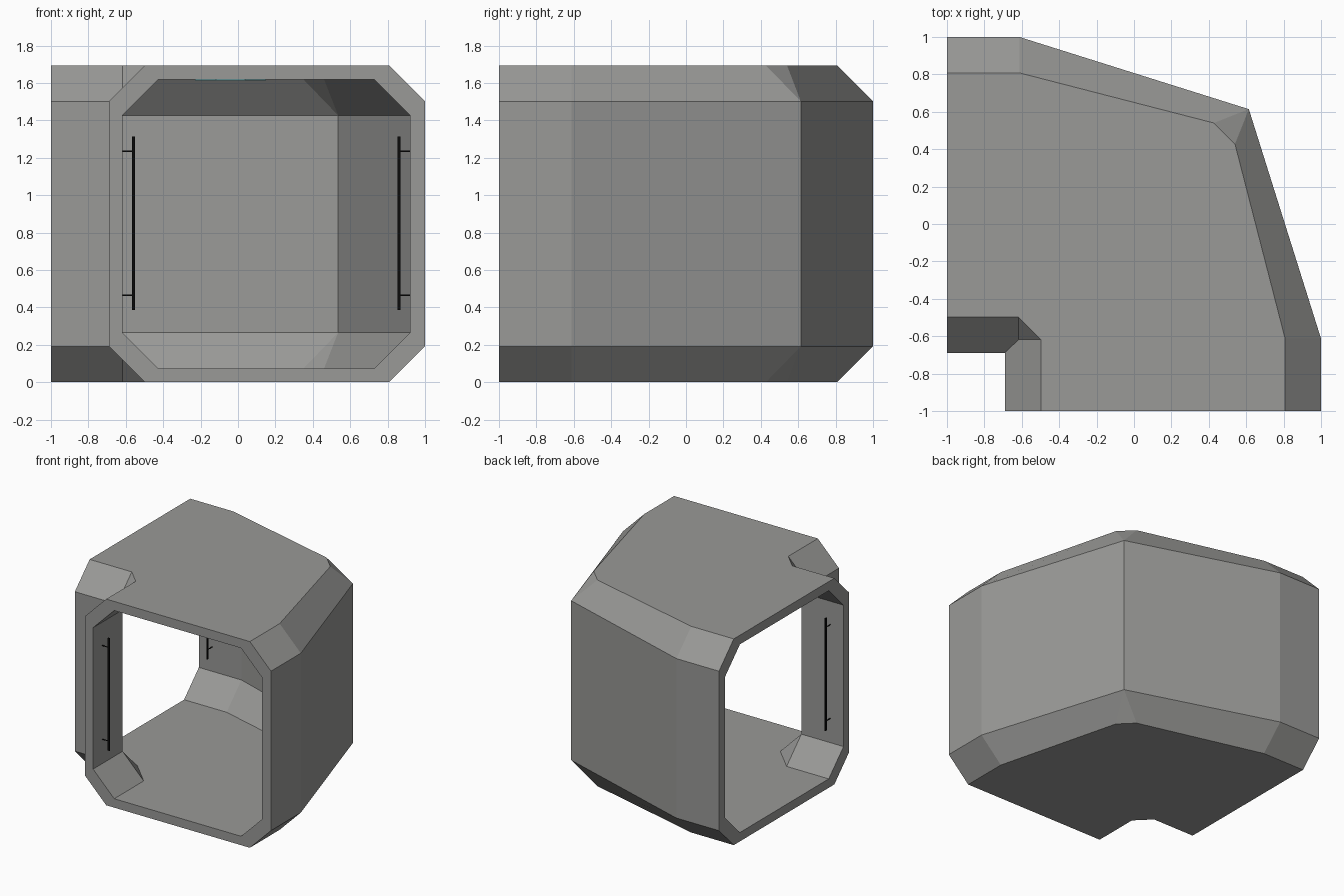
import bpy, bmesh, math

if "Cube" in bpy.data.objects:
    bpy.data.objects.remove(bpy.data.objects["Cube"])

S = -0.617         # x/y where the inner corner chamfers end
BEND = -0.613      # where the outer wall starts to angle


def material(name, rgb):
    m = bpy.data.materials.new(name)
    m.diffuse_color = (*rgb, 1)
    m.use_nodes = True
    m.node_tree.nodes["Principled BSDF"].inputs["Base Color"].default_value = m.diffuse_color
    return m


grey = material("dark_grey", (0.32, 0.32, 0.31))
black = material("black_metal", (0.003, 0.003, 0.003))
cyan = material("cyan_light", (0.3, 0.85, 0.9))


def skin_half(wi, o, c, z0, z1, k, ka, kb):
    """Faces of half a corridor skin, from the left opening to the diagonal."""
    faces = []
    lo, hi = z0 + c, z1 - c
    m, mo = (S + wi + c) / 2, (ka + kb) / 2
    for zw, zr, sg in ((lo, z0, -1), (hi, z1, 1)):
        zv = zw + sg * (S - wi)
        # roof or floor
        faces.append([(-1, wi + c, zr), (S, wi + c, zr), (m, m, zr), (mo, mo, zr),
                      (ka, kb, zr), (BEND, o - c, zr), (-1, o - c, zr)])
        # outer chamfers
        faces.append([(-1, o, zw), (BEND, o, zw), (BEND, o - c, zr), (-1, o - c, zr)])
        faces.append([(BEND, o, zw), (k, k, zw), (ka, kb, zr), (BEND, o - c, zr)])
        faces.append([(k, k, zw), (mo, mo, zr), (ka, kb, zr)])
        # inner chamfer and corner triangle
        faces.append([(-1, wi, zw), (wi, wi, zw), (S, S, zv), (S, wi + c, zr), (-1, wi + c, zr)])
        faces.append([(S, S, zv), (m, m, zr), (S, wi + c, zr)])
    # upright walls
    for a, b in (((-1, o), (BEND, o)), ((BEND, o), (k, k)), ((-1, wi), (wi, wi))):
        faces.append([(*a, lo), (*b, lo), (*b, hi), (*a, hi)])
    ring = [(-1, wi, lo), (-1, wi + c, z0), (-1, o - c, z0), (-1, o, lo),
            (-1, o, hi), (-1, o - c, z1), (-1, wi + c, z1), (-1, wi, hi)]
    return faces, ring


# corridor shell: outer skin, inner skin and the frames joining them
outer, ring_o = skin_half(-0.69, 1.0, 0.192, 0.0, 1.694, 0.614, 0.427, 0.54)
inner, ring_i = skin_half(S, 0.92, 0.192, 0.073, 1.619, 0.535, 0.35, 0.46)
faces = outer + inner
for i in range(8):
    j = (i + 1) % 8
    faces.append([ring_o[i], ring_o[j], ring_i[j], ring_i[i]])
faces += [[(y, x, z) for x, y, z in f] for f in faces]   # mirror over x = y

bm = bmesh.new()
verts = {}
for f in faces:
    vs = []
    for p in f:
        key = tuple(round(v, 4) for v in p)
        if key not in verts:
            verts[key] = bm.verts.new(key)
        if verts[key] not in vs:
            vs.append(verts[key])
    bm.faces.new(vs)
seam = [e for e in bm.edges if e.calc_length() > 0.5
        and all(abs(v.co.x - v.co.y) < 1e-4 for v in e.verts)
        and abs(e.verts[0].co.z - e.verts[1].co.z) < 1e-4]
bmesh.ops.dissolve_edges(bm, edges=seam, use_verts=True)
bmesh.ops.recalc_face_normals(bm, faces=bm.faces)
me = bpy.data.meshes.new("corridor_shell")
bm.to_mesh(me)
bm.free()
me.materials.append(grey)
bpy.context.collection.objects.link(bpy.data.objects.new("corridor_shell", me))


def box(name, centre, size, mat):
    bpy.ops.mesh.primitive_cube_add(size=1, location=centre)
    ob = bpy.context.object
    ob.name = name
    ob.scale = size
    ob.data.materials.append(mat)


# flat grab rails with two brackets each, on both walls of both openings
D = -0.88
for bar, wall in ((-0.558, S), (0.862, 0.92)):
    for swap in (False, True):
        def put(name, a, z, la, lz, t):
            p, s = ((D, a), (t, la)) if swap else ((a, D), (la, t))
            box(name, (*p, z), (*s, lz), black)
        put("grab_rail", bar, 0.85, 0.016, 0.926, 0.008)
        for z in (0.465, 1.235):
            put("rail_bracket", (bar + wall) / 2, z, abs(wall - bar), 0.006, 0.004)

# ceiling light in the middle of the corner
bpy.ops.mesh.primitive_cylinder_add(vertices=8, radius=0.19 / math.cos(math.pi / 8), depth=0.008,
                                    location=(-0.04, -0.04, 1.616),
                                    rotation=(0, 0, math.pi / 8))
light = bpy.context.object
light.name = "ceiling_light"
light.data.materials.append(cyan)
